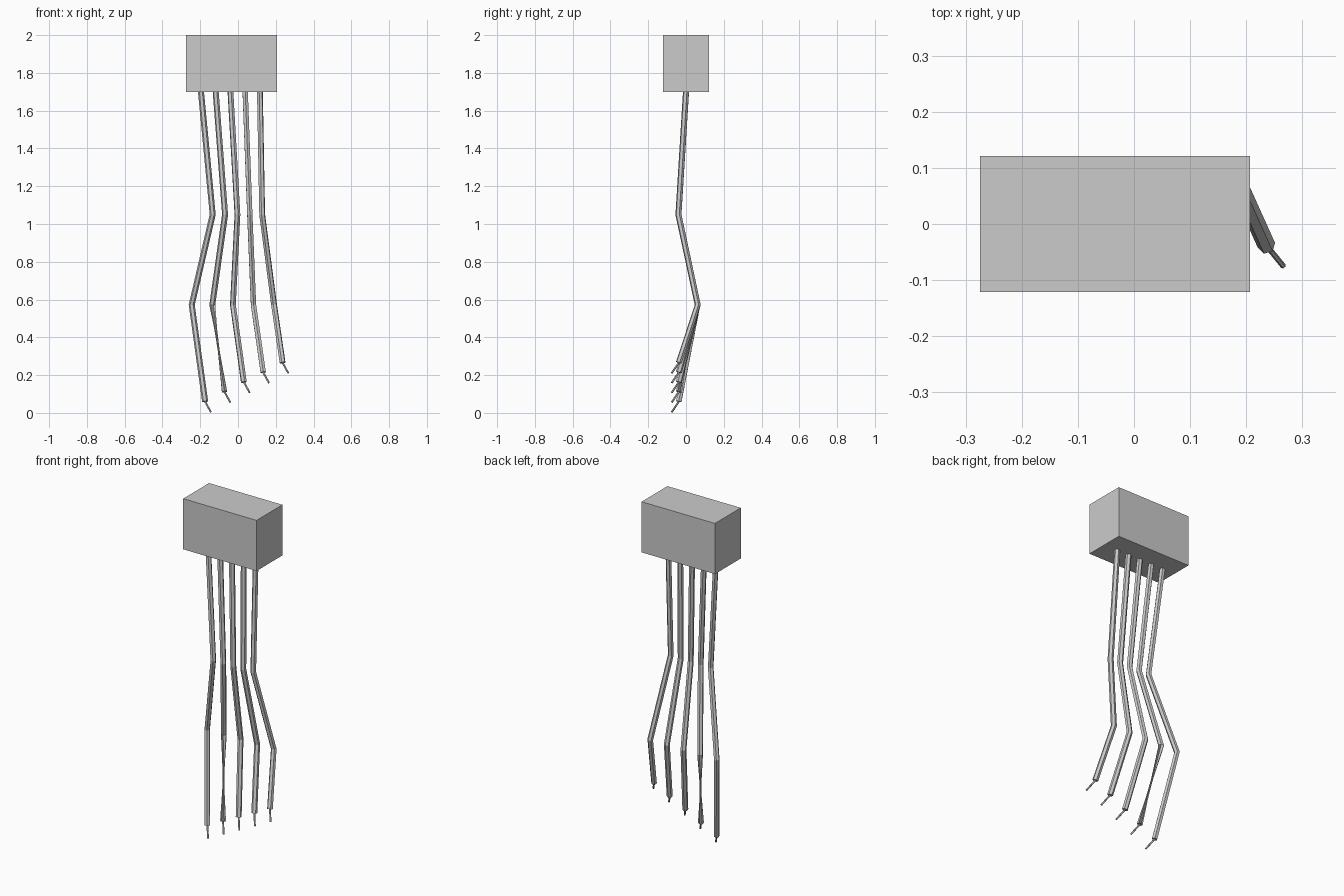
import bpy
import math
from mathutils import Vector

if "Cube" in bpy.data.objects:
    bpy.data.objects.remove(bpy.data.objects["Cube"])


def tube(name, points, radius, tilt_end=0.0):
    """Six-sided capped tube along a polyline, optionally twisted at its end."""
    cu = bpy.data.curves.new(name, 'CURVE')
    cu.dimensions = '3D'
    cu.bevel_depth = radius
    cu.bevel_resolution = 1
    cu.use_fill_caps = True
    sp = cu.splines.new('POLY')
    sp.use_smooth = False
    sp.points.add(len(points) - 1)
    for p, co in zip(sp.points, points):
        p.co = (*co, 1.0)
    sp.points[-1].tilt = tilt_end
    tmp = bpy.data.objects.new(name + "_path", cu)
    bpy.context.collection.objects.link(tmp)
    deps = bpy.context.evaluated_depsgraph_get()
    mesh = bpy.data.meshes.new_from_object(tmp.evaluated_get(deps))
    bpy.data.objects.remove(tmp)
    mesh.shade_flat()
    obj = bpy.data.objects.new(name, mesh)
    bpy.context.collection.objects.link(obj)
    return obj


# Connector block
bpy.ops.mesh.primitive_cube_add(size=1, location=(-0.034, 0, 1.85))
block = bpy.context.object
block.name = "connector_block"
block.scale = (0.481, 0.242, 0.30)

# Five bent wires, each a little shorter than the previous one
for i in range(5):
    top = (-0.196 + 0.078 * i, 0.0, 1.70)
    upper_bend = (-0.134 + 0.0655 * i, -0.040, 1.05)
    lower_bend = (-0.245 + 0.109 * i, 0.062, 0.572)
    end = Vector((-0.174 + 0.1025 * i, -0.038, 0.06 + 0.0515 * i))
    twist = math.radians(140) if i == 1 else 0.0
    tube(f"wire_insulation_{i + 1}", [top, upper_bend, lower_bend, end], 0.016, twist)
    # Bare conductor sticking out of the insulation
    tube(f"wire_tip_{i + 1}", [end, end + Vector((0.03, -0.037, -0.055))], 0.005)
